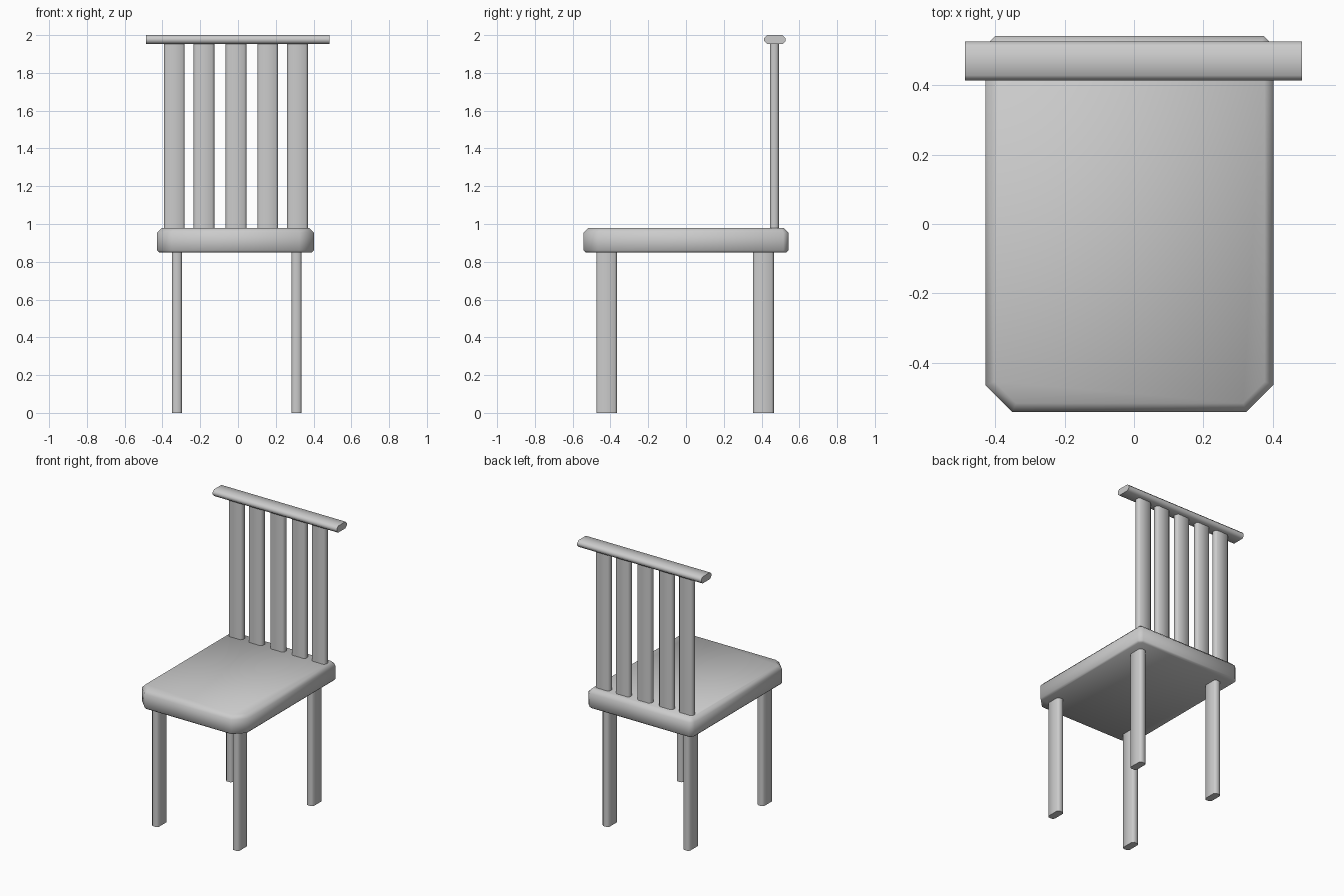
import bpy, bmesh, math

if "Cube" in bpy.data.objects:
    bpy.data.objects.remove(bpy.data.objects["Cube"])


def octagon(x0, x1, y0, y1, c0, c1):
    """Rectangle with cut corners: c0 on the y0 side, c1 on the y1 side."""
    return [(x0 + c0, y0), (x1 - c0, y0), (x1, y0 + c0), (x1, y1 - c1),
            (x1 - c1, y1), (x0 + c1, y1), (x0, y1 - c1), (x0, y0 + c0)]


def loft(name, rings):
    """Skin equal-sized rings of points into a closed, smooth-shaded solid."""
    bm = bmesh.new()
    loops = [[bm.verts.new(p) for p in ring] for ring in rings]
    for a, b in zip(loops, loops[1:]):
        for i in range(len(a)):
            j = (i + 1) % len(a)
            bm.faces.new((a[i], a[j], b[j], b[i]))
    bm.faces.new(loops[0][::-1])
    bm.faces.new(loops[-1])
    bmesh.ops.recalc_face_normals(bm, faces=bm.faces)
    mesh = bpy.data.meshes.new(name)
    bm.to_mesh(mesh)
    bm.free()
    obj = bpy.data.objects.new(name, mesh)
    bpy.context.collection.objects.link(obj)
    bpy.ops.object.select_all(action='DESELECT')
    obj.select_set(True)
    bpy.context.view_layer.objects.active = obj
    bpy.ops.object.shade_smooth_by_angle(angle=math.radians(60))
    return obj


def post(name, x, y, w, d, z0, z1, cut=0.012):
    """Upright bar with chamfered long edges."""
    prof = octagon(x - w / 2, x + w / 2, y - d / 2, y + d / 2, cut, cut)
    return loft(name, [[(px, py, z) for px, py in prof] for z in (z0, z1)])


# Seat: cut corners and bevelled rims
seat_rings = []
for z, inset in ((0.848, 0.012), (0.86, 0), (0.955, 0), (0.98, 0.025)):
    k = 0.586 * inset
    prof = octagon(-0.428 + inset, 0.402 - inset, -0.542 + inset, 0.542 - inset,
                   0.077 - k, 0.027 - k)
    seat_rings.append([(x, y, z) for x, y in prof])
loft("seat", seat_rings)

# Legs
for row, y in (("front", -0.42), ("back", 0.41)):
    for side, x in (("left", -0.323), ("right", 0.31)):
        post(f"{row}_leg_{side}", x, y, 0.053, 0.11, 0, 0.86)

# Back slats
for i, x in enumerate((-0.337, -0.18, -0.01, 0.158, 0.315)):
    post(f"back_slat_{i + 1}", x, 0.468, 0.11, 0.047, 0.97, 1.965)

# Top rail running along x
rail = octagon(0.414, 0.526, 1.953, 2.0, 0.015, 0.015)
loft("top_rail", [[(x, y, z) for y, z in rail] for x in (-0.488, 0.485)])
